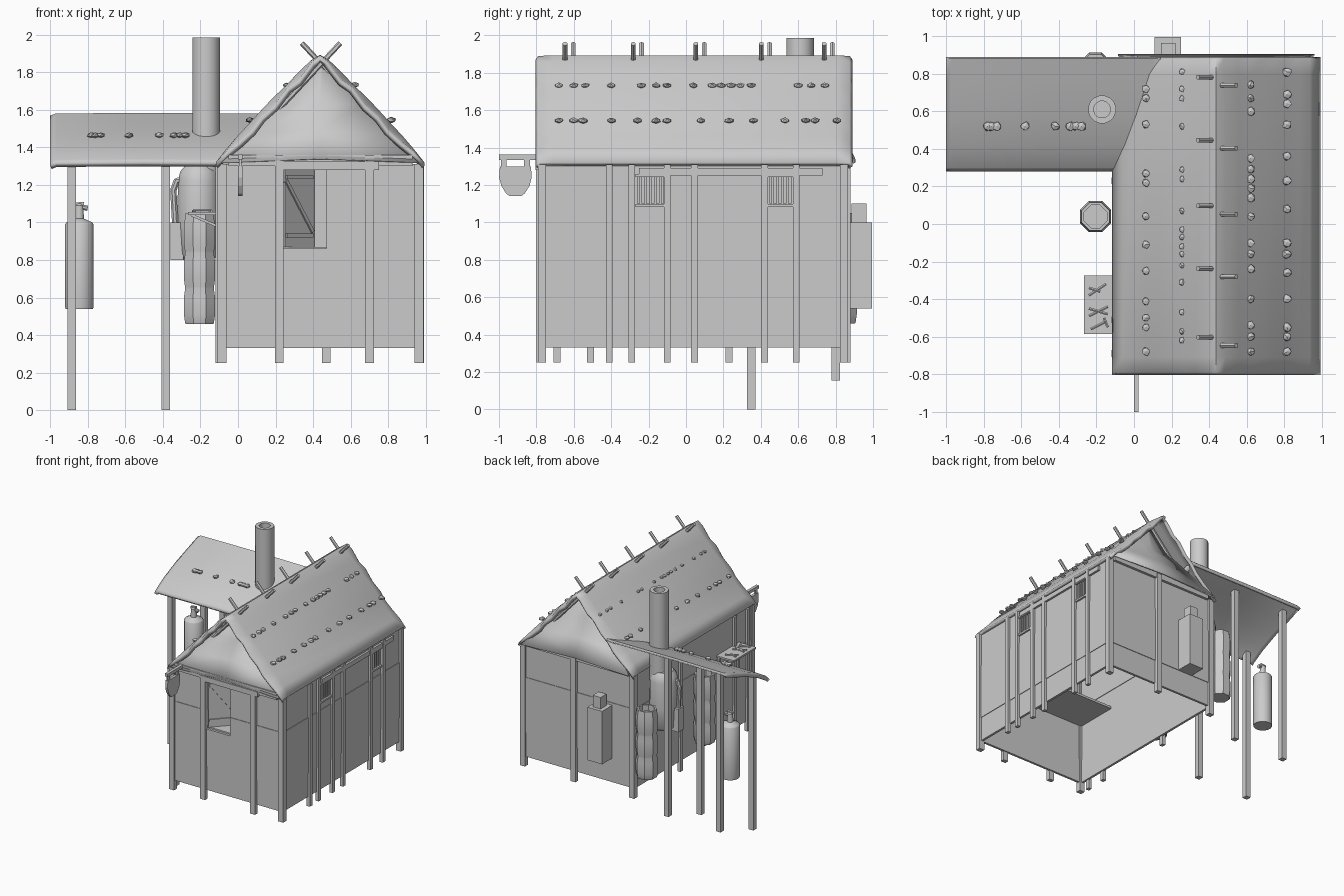
import bpy, bmesh, math, random
from mathutils import Vector

if "Cube" in bpy.data.objects:
    bpy.data.objects.remove(bpy.data.objects["Cube"])
random.seed(4)


def mesh(name, verts, faces, smooth=None):
    me = bpy.data.meshes.new(name)
    me.from_pydata([tuple(v) for v in verts], [], faces)
    bm = bmesh.new()
    bm.from_mesh(me)
    bmesh.ops.recalc_face_normals(bm, faces=bm.faces)
    bm.to_mesh(me)
    bm.free()
    ob = bpy.data.objects.new(name, me)
    bpy.context.collection.objects.link(ob)
    if smooth:
        bpy.ops.object.select_all(action='DESELECT')
        ob.select_set(True)
        bpy.context.view_layer.objects.active = ob
        bpy.ops.object.shade_smooth_by_angle(angle=math.radians(smooth))
    return ob


def box(name, x0, x1, y0, y1, z0, z1):
    v = [(x, y, z) for x in (x0, x1) for y in (y0, y1) for z in (z0, z1)]
    return mesh(name, v, [(0, 1, 3, 2), (4, 6, 7, 5), (0, 4, 5, 1),
                          (2, 3, 7, 6), (0, 2, 6, 4), (1, 5, 7, 3)])


def beam(name, a, b, r, sides=4):
    # straight bar from a to b
    a, b = Vector(a), Vector(b)
    q = (b - a).to_track_quat('Z', 'Y')
    ring = [q @ Vector((r * math.cos(t), r * math.sin(t), 0)) for t in
            [math.tau * (i + .5) / sides for i in range(sides)]]
    v = [a + p for p in ring] + [b + p for p in ring]
    f = [(i, (i + 1) % sides, (i + 1) % sides + sides, i + sides) for i in range(sides)]
    return mesh(name, v, f + [tuple(range(sides)), tuple(range(sides, 2 * sides))])


def lathe(name, cx, cy, prof, sides=16, smooth=40):
    v = [(cx + r * math.cos(math.tau * (i + .5) / sides),
          cy + r * math.sin(math.tau * (i + .5) / sides), z)
         for r, z in prof for i in range(sides)]
    f = [(k * sides + i, k * sides + (i + 1) % sides, (k + 1) * sides + (i + 1) % sides,
          (k + 1) * sides + i) for k in range(len(prof) - 1) for i in range(sides)]
    n = len(v)
    return mesh(name, v, f + [tuple(range(sides)), tuple(range(n - sides, n))], smooth)


def loft(name, rows, thick):
    # sheet through rows of points, then thickened
    n = len(rows[0])
    f = [(k * n + i, k * n + i + 1, (k + 1) * n + i + 1, (k + 1) * n + i)
         for k in range(len(rows) - 1) for i in range(n - 1)]
    ob = mesh(name, [p for r in rows for p in r], f, 50)
    if ob.data.polygons[0].normal.z < 0:
        ob.data.flip_normals()
    m = ob.modifiers.new("thickness", 'SOLIDIFY')
    m.thickness, m.offset = thick, -1
    return ob


# Wall tiers, the middle one a touch wider so the seams show
cutters = [box("door_cutter", .24, .47, -.9, -.7, .86, 1.28),
           box("window_cutter_a", .9, 1.1, -.26, -.12, 1.1, 1.25),
           box("window_cutter_b", .9, 1.1, .45, .58, 1.1, 1.25)]
for c in cutters:
    c.hide_render = c.hide_viewport = True
    c.display_type = 'WIRE'
for k, (z0, z1, e) in enumerate([(.33, .54, 0), (.54, 1.02, .005), (1.02, 1.31, 0)]):
    x0, x1, y0, y1, t = -.1 - e, .97 + e, -.775 - e, .85 + e, .02
    walls = [box("front_wall", x0, x1, y0, y0 + t, z0, z1),
             box("back_wall", x0, x1, y1 - t, y1, z0, z1),
             box("left_wall", x0, x0 + t, y0 + t, y1 - t, z0, z1),
             box("right_wall", x1 - t, x1, y0 + t, y1 - t, z0, z1)]
    if k:
        for w, cs in ((walls[0], cutters[:1]), (walls[3], cutters[1:] if k == 2 else [])):
            for c in cs:
                m = w.modifiers.new("opening", 'BOOLEAN')
                m.object, m.solver = c, 'EXACT'
# Entry platform, the rest is open below
box("inner_floor", -.08, .95, -.755, -.38, .85, .87)

# Wall posts
for x in (-.085, .965):
    for y in (-.77, .845):
        box("corner_post", x - .024, x + .024, y - .022, y + .022, .25, 1.31)
for x in (.22, .7):
    box("front_post", x - .023, x + .023, -.8, -.765, .25, 1.36)
box("back_post", .447, .493, .84, .88, .25, 1.34)
for y in (-.41, -.29, -.1, .045, .42, .59):
    box("right_post", .96, .99, y - .018, y + .018, .25, 1.31)
for y in (-.69, -.51, .23):
    box("left_post", -.12, -.09, y - .018, y + .018, .25, 1.31)

# Front and back beams
for y in (-.785, .86):
    box("tie_beam", -.05, .93, y - .012, y + .012, 1.3, 1.36)
box("lintel", .2, .75, -.805, -.77, 1.28, 1.325)
box("right_rail", .97, .988, -.25, .73, 1.25, 1.29)

# Barred side windows
for y in (-.19, .515):
    for z in (1.09, 1.25):
        box("window_rail", .955, .985, y - .08, y + .08, z - .008, z + .008)
    for i in range(5):
        yb = y - .052 + i * .026
        box("window_bar", .958, .97, yb - .006, yb + .006, 1.1, 1.25)

# Door standing ajar inside the opening, with its brace
mesh("door_leaf", [(.24, -.755, .87), (.4, -.58, .87), (.4, -.58, 1.28), (.24, -.755, 1.28)],
     [(0, 1, 2, 3)]).modifiers.new("thickness", 'SOLIDIFY').thickness = .015
for za, zb in ((.93, .93), (1.24, 1.24), (1.22, .95)):
    beam("door_brace", (.255, -.76, za), (.395, -.607, zb), .014)

# Main draped roof: full in the middle, wavy at both ends
wavy = [(0, 1.89), (.04, 1.86), (.11, 1.765), (.17, 1.725), (.24, 1.63), (.31, 1.57),
        (.36, 1.5), (.43, 1.435), (.5, 1.38), (.555, 1.32)]
full = [(0, 1.893), (.05, 1.862), (.12, 1.795), (.18, 1.73), (.25, 1.665), (.32, 1.59),
        (.37, 1.535), (.44, 1.46), (.5, 1.39), (.555, 1.32)]


def roof_row(half, y, s):
    return ([(.437 - d, y, z - s) for d, z in reversed(half)] +
            [(.437 + d, y, z - s) for d, z in half[1:]])


loft("main_roof", [roof_row(h, y, s) for h, y, s in
                   ((wavy, -.805, .02), (wavy, -.79, 0), (full, -.71, 0), (full, .8, 0),
                    (wavy, .875, 0), (wavy, .89, .02))], .028)

# Sloped gable skirts with an upright peak panel
for s, yb in ((-1, -.805), (1, .905)):
    ym = yb - s * .16
    loft("gable", [[(-.085, yb, 1.32), (.437, yb, 1.34), (.96, yb, 1.32)],
                   [(.07, yb - s * .07, 1.47), (.437, yb - s * .07, 1.49), (.805, yb - s * .07, 1.47)],
                   [(.215, ym, 1.63), (.437, ym, 1.63), (.66, ym, 1.63)],
                   [(.42, ym - s * .04, 1.85), (.437, ym - s * .04, 1.855), (.454, ym - s * .04, 1.85)]], .012)

# Rafter poles crossing above the ridge
for y in (.76, .425, .075, -.26, -.625):
    beam("rafter_left_tip", (.34, y + .022, 1.955), (.9, y + .022, 1.35), .014, 6)
    beam("rafter_right_tip", (.545, y - .022, 1.955), (-.02, y - .022, 1.35), .014, 6)


# Stones weighing the roofs down
def stone(x, y, z, r):
    bm = bmesh.new()
    bmesh.ops.create_icosphere(bm, subdivisions=1, radius=r)
    for v in bm.verts:
        v.co *= random.uniform(.85, 1.15)
        v.co.z *= .6
    me = bpy.data.meshes.new("roof_stone")
    bm.to_mesh(me)
    bm.free()
    ob = bpy.data.objects.new("roof_stone", me)
    ob.location = (x, y, z)
    bpy.context.collection.objects.link(ob)


for x, z, r, ys in (
        (.063, 1.545, .023, (.72, .67, .53, .27, .22, .04, -.11, -.25, -.41, -.5, -.55, -.68)),
        (.257, 1.732, .018, (.81, .72, .67, .52, .29, .24, .07, -.03, -.07, -.12, -.16, -.22, -.31, -.47, -.57, -.62)),
        (.62, 1.732, .025, (.74, .67, .6, .35, .29, .24, .19, .14, .04, -.1, -.16, -.24, -.4, -.54, -.6, -.68)),
        (.815, 1.545, .026, (.81, .69, .64, .53, .36, .23, .08, -.1, -.16, -.26, -.4, -.55, -.6, -.68))):
    for y in ys:
        stone(x, y, z, r)
for x in (-.78, -.76, -.73, -.58, -.42, -.34, -.31, -.28):
    stone(x, .52, 1.465, .026)

# Lean-to roof and posts
slope = [(.28, 1.315), (.3, 1.335), (.42, 1.405), (.58, 1.475), (.75, 1.535), (.88, 1.58), (.89, 1.57)]
loft("lean_to_roof", [[(x, y, z - s) for y, z in slope] for x, s in
                      ((-1, .012), (-.97, 0), (-.5, -.003), (.1, 0), (.14, 0))], .028)
for x in (-.885, -.385):
    beam("lean_to_front_post", (x, .35, 0), (x, .35, 1.345), .032)
    beam("lean_to_back_post", (x, .8, .155), (x, .8, 1.53), .032)

# Chimney pipe and stove under the lean-to
lathe("chimney", -.17, .61, [(.075, 1.2), (.075, 1.985), (.045, 1.985), (.045, 1.8)])
lathe("stove", -.21, .6, [(.08, .8), (.105, .83), (.115, 1.0), (.112, 1.22), (.1, 1.27), (.075, 1.3)])
box("fuel_box", -.36, -.29, .54, .62, .8, 1.0)
for a, b in (((-.335, .58, 1.0), (-.345, .58, 1.18)), ((-.345, .58, 1.17), (-.325, .58, 1.225)),
             ((-.33, .58, 1.22), (-.27, .58, 1.23))):
    beam("fuel_pipe", a, b, .018, 8)

# Bulging water barrels, eight-sided
barrel = [(.08, .46)]
for z in (.46, .65, .84):
    barrel += [(.084, z + .01), (.09, z + .05), (.09, z + .14), (.083, z + .185)]
barrel += [(.08, 1.05), (.065, 1.05), (.065, 1.0)]
for y in (.04, .83):
    lathe("barrel", -.205, y, barrel, 8, 30)

# Gas cylinder with valve
lathe("gas_cylinder", -.845, .6, [(.075, .54), (.077, .55), (.077, .99), (.07, 1.0), (.025, 1.02),
                                  (.022, 1.09), (.012, 1.1)])
beam("cylinder_nozzle", (-.845, .6, 1.085), (-.8, .6, 1.075), .015, 8)
beam("cylinder_handle", (-.87, .6, 1.095), (-.82, .6, 1.1), .014)

# Tool shelf on the left wall
box("tool_shelf", -.265, -.1, -.585, -.275, 1.04, 1.055)
for y in (-.56, -.3):
    box("shelf_bracket", -.12, -.1, y - .01, y + .01, .84, 1.04)
    beam("shelf_brace", (-.25, y, 1.04), (-.11, y, .98), .01)
for a, b in (((-.24, -.38), (-.15, -.32)), ((-.24, -.34), (-.18, -.36)),
             ((-.24, -.45), (-.14, -.48)), ((-.24, -.49), (-.14, -.44)),
             ((-.23, -.56), (-.15, -.52)), ((-.16, -.5), (-.14, -.55))):
    beam("tool", (*a, 1.06), (*b, 1.06), .008, 6)

# Meter box on the back wall
box("back_box", .11, .25, .85, .995, .54, 1.0)
box("back_box_cap", .145, .22, .885, .965, 1.0, 1.1)

# Hanging shield on its bracket
box("hanger_beam", 0, .025, -1, -.77, 1.335, 1.362)
for y in (-.975, -.85):
    box("hanger_link", .006, .018, y - .015, y + .015, 1.295, 1.335)
edge = [(.083, 1.3), (.087, 1.24), (.075, 1.195), (.05, 1.155), (.03, 1.14)]
edge += [(-d, z) for d, z in reversed(edge)]
n = len(edge)
mesh("hanging_shield", [(x, -.912 + d, z) for x in (.001, .023) for d, z in edge],
     [(i, (i + 1) % n, (i + 1) % n + n, i + n) for i in range(n)] +
     [tuple(range(n)), tuple(range(n, 2 * n))])
